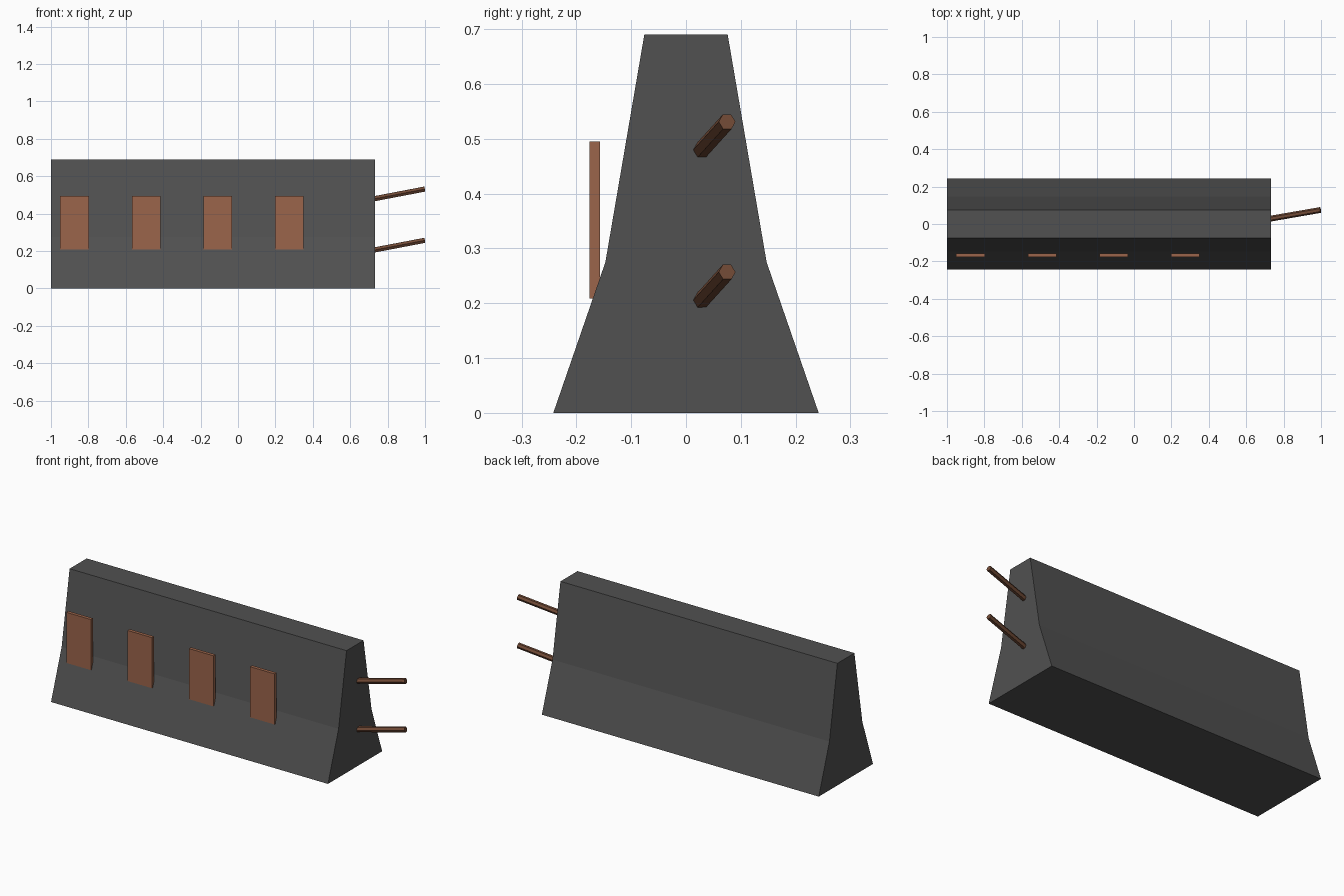
import bpy, bmesh, math
from mathutils import Vector, Matrix, Euler

if "Cube" in bpy.data.objects:
    bpy.data.objects.remove(bpy.data.objects["Cube"])


def material(name, rgb):
    m = bpy.data.materials.new(name)
    m.diffuse_color = (*rgb, 1)
    m.use_nodes = True
    m.node_tree.nodes["Principled BSDF"].inputs["Base Color"].default_value = m.diffuse_color
    return m


concrete = material("dark_concrete", (0.082, 0.082, 0.082))
plate_mat = material("rusty_plate", (0.33, 0.13, 0.07))
bar_mat = material("dark_rusty_steel", (0.165, 0.068, 0.036))


def finish(name, bm, mat):
    bmesh.ops.recalc_face_normals(bm, faces=bm.faces)
    me = bpy.data.meshes.new(name)
    bm.to_mesh(me)
    bm.free()
    me.materials.append(mat)
    ob = bpy.data.objects.new(name, me)
    bpy.context.collection.objects.link(ob)


# Barrier body: mirrored half profile extruded along x
half = [(0.242, 0), (0.147, 0.275), (0.076, 0.69)]
profile = half + [(-y, z) for y, z in reversed(half)]
bm = bmesh.new()
end = bm.faces.new([bm.verts.new((-1, y, z)) for y, z in profile])
ext = bmesh.ops.extrude_face_region(bm, geom=[end], use_keep_orig=True)
moved = [v for v in ext["geom"] if isinstance(v, bmesh.types.BMVert)]
bmesh.ops.translate(bm, verts=moved, vec=(1.732, 0, 0))
finish("barrier_body", bm, concrete)

# Row of plates on the front
for i in range(4):
    bm = bmesh.new()
    bmesh.ops.create_cube(bm, size=1, matrix=Matrix.Translation(
        (-0.874 + 0.383 * i, -0.1665, 0.352)) @ Matrix.Diagonal((0.153, 0.019, 0.286, 1)))
    finish(f"front_plate_{i + 1}", bm, plate_mat)

# Tilted six-sided reinforcing bars sticking out of the right end
for i, z in enumerate((0.257, 0.531)):
    tip = Vector((0.997, 0.075, z))
    root = Vector((0.72, 0.027, z - 0.053))
    d = tip - root
    rot = Euler((0, math.pi / 2 - math.asin(d.z / d.length), math.atan2(d.y, d.x)))
    bm = bmesh.new()
    bmesh.ops.create_cone(bm, cap_ends=True, segments=6, radius1=0.0155, radius2=0.0155,
                          depth=d.length,
                          matrix=Matrix.Translation((tip + root) / 2) @ rot.to_matrix().to_4x4())
    finish(f"steel_bar_{i + 1}", bm, bar_mat)
